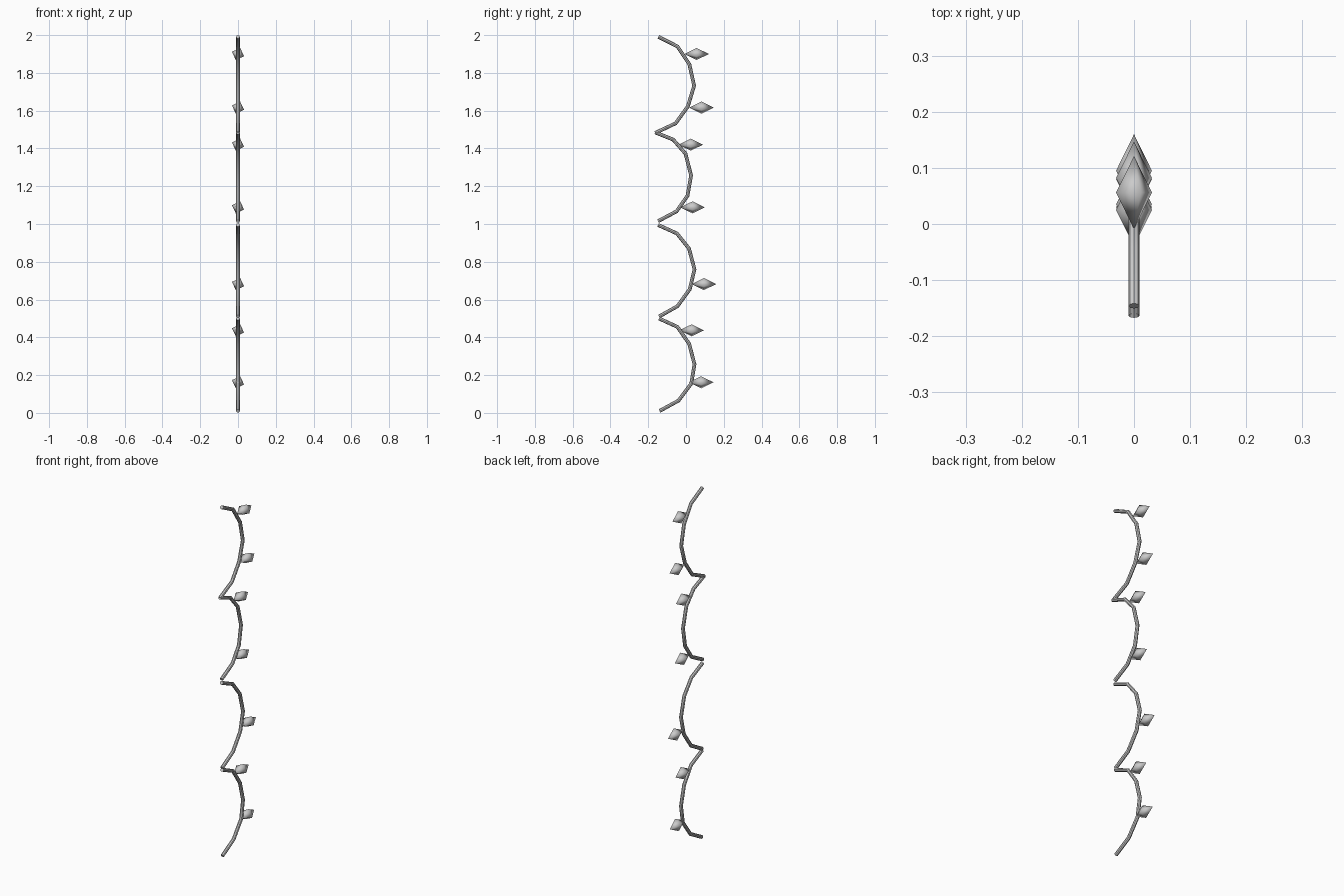
import bpy, bmesh, math
from mathutils import Matrix, Vector

if "Cube" in bpy.data.objects:
    bpy.data.objects.remove(bpy.data.objects["Cube"])


def finish(bm, name, angle):
    bmesh.ops.recalc_face_normals(bm, faces=bm.faces)
    me = bpy.data.meshes.new(name)
    bm.to_mesh(me)
    bm.free()
    ob = bpy.data.objects.new(name, me)
    bpy.context.collection.objects.link(ob)
    bpy.ops.object.select_all(action='DESELECT')
    ob.select_set(True)
    bpy.context.view_layer.objects.active = ob
    bpy.ops.object.shade_smooth_by_angle(angle=math.radians(angle))
    return ob


def stem(name, path, r=0.01, n=8):
    # Mitred tube along a path in the y-z plane
    pts = [Vector((0, y, z)) for y, z in path]
    bm = bmesh.new()
    rings = []
    for i, p in enumerate(pts):
        a = (p - pts[max(i - 1, 0)]).normalized()
        b = (pts[min(i + 1, len(pts) - 1)] - p).normalized()
        t = (a + b).normalized()
        side = Vector((0, -t.z, t.y))
        rings.append([bm.verts.new(p + r * (Vector((1, 0, 0)) * math.cos(k * math.tau / n)
                                            + side * math.sin(k * math.tau / n)))
                      for k in range(n)])
    for lo, hi in zip(rings, rings[1:]):
        for k in range(n):
            bm.faces.new((lo[k], lo[(k + 1) % n], hi[(k + 1) % n], hi[k]))
    bm.faces.new(rings[0])
    bm.faces.new(rings[-1])
    finish(bm, name, 40)


def leaf(name, y, z):
    # Stretched four-sided double cone, pointing forward along y
    bm = bmesh.new()
    ring = []
    for k in range(4):
        a = math.radians(20 + 90 * k)
        ring.append(bm.verts.new((0.034 * math.cos(a), y, z - 0.034 * math.sin(a))))
    for dy in (-0.065, 0.065):
        tip = bm.verts.new((0, y + dy, z))
        for k in range(4):
            bm.faces.new((ring[k], ring[(k + 1) % 4], tip))
    finish(bm, name, 180)


# Four bowed stem sections
arcs = [
    [(-.14, .01), (-.04, .065), (.028, .155), (.045, .257), (.017, .365), (-.045, .455), (-.143, .5)],
    [(-.143, .51), (-.045, .565), (.02, .655), (.045, .76), (.016, .87), (-.048, .95), (-.148, .995)],
    [(-.148, 1.015), (-.05, 1.067), (.008, 1.15), (.027, 1.257), (-.003, 1.373), (-.068, 1.447), (-.163, 1.485)],
    [(-.163, 1.482), (-.055, 1.533), (.01, 1.623), (.043, 1.732), (.018, 1.845), (-.045, 1.94), (-.146, 1.991)],
]
for i, path in enumerate(arcs):
    stem(f"vine_stem_{i + 1}", path)

# Leaves / thorns along the outer side of the bows
for i, (y, z) in enumerate([(.08, .162), (.03, .437), (.095, .682), (.035, 1.088),
                            (.025, 1.42), (.082, 1.616), (.056, 1.9)]):
    leaf(f"vine_leaf_{i + 1}", y, z)
